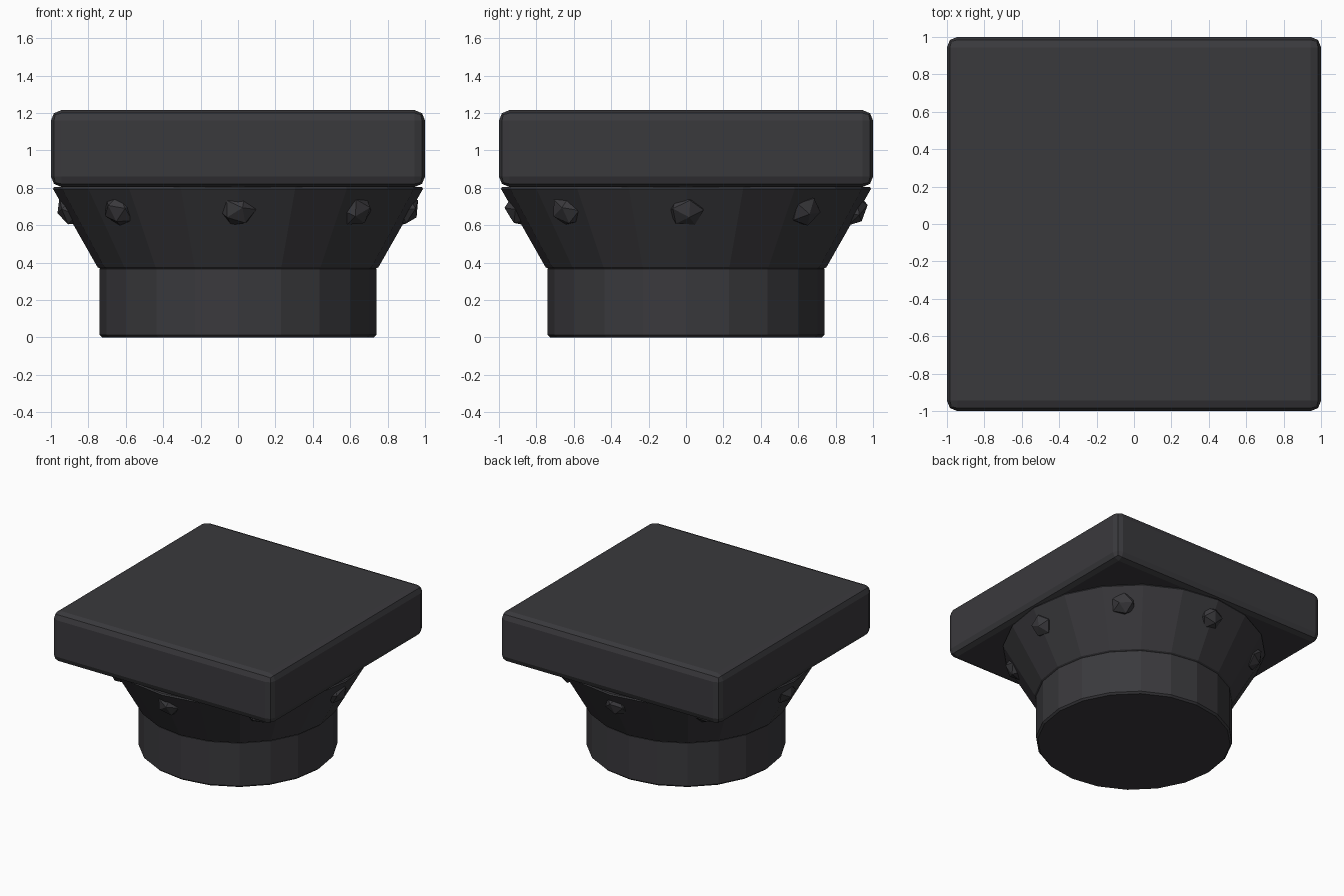
import bpy
import bmesh
import math
import random
from mathutils import Matrix, Vector

cube = bpy.data.objects.get("Cube")
if cube:
    bpy.data.objects.remove(cube, do_unlink=True)

random.seed(4)
SIDES = 20

stone = bpy.data.materials.new("dark_grey_stone")
colour = (0.042, 0.041, 0.046, 1)
stone.diffuse_color = colour
stone.use_nodes = True
stone.node_tree.nodes["Principled BSDF"].inputs["Base Color"].default_value = colour


def finish(name, bm, bevel=0, segments=1):
    """Turn a bmesh into a flat-shaded stone part with optional soft edges."""
    mesh = bpy.data.meshes.new(name)
    bmesh.ops.recalc_face_normals(bm, faces=bm.faces)
    bm.to_mesh(mesh)
    bm.free()
    mesh.materials.append(stone)
    obj = bpy.data.objects.new(name, mesh)
    bpy.context.collection.objects.link(obj)
    if bevel:
        mod = obj.modifiers.new("soft_edges", "BEVEL")
        mod.width = bevel
        mod.segments = segments
        mod.limit_method = "ANGLE"
        mod.angle_limit = math.radians(30)
    return obj


def drum(name, r_bottom, r_top, z_bottom, z_top, bevel):
    """Straight or flared round section of the capital."""
    bm = bmesh.new()
    bmesh.ops.create_cone(
        bm, cap_ends=True, segments=SIDES, radius1=r_bottom, radius2=r_top,
        depth=z_top - z_bottom,
        matrix=Matrix.Translation((0, 0, (z_bottom + z_top) / 2)))
    return finish(name, bm, bevel)


# Round neck and the flared section above it
drum("neck", 0.74, 0.74, 0, 0.38, 0.014)
drum("flared_collar", 0.745, 0.995, 0.365, 0.805, 0.012)

# Square slab on top
bm = bmesh.new()
bmesh.ops.create_cube(bm, size=1, matrix=Matrix.Translation((0, 0, 1.01))
                      @ Matrix.Diagonal((2, 2, 0.41, 1)))
finish("top_slab", bm, 0.055, 2)

# Rough studs set into the collar
tilt = Matrix.Rotation(math.radians(30), 4, "Y")
for i in range(8):
    bm = bmesh.new()
    turn = Matrix.Rotation(random.uniform(0, math.tau), 4,
                           Vector((random.random(), random.random(), 1)))
    bmesh.ops.create_icosphere(bm, subdivisions=1, radius=0.1, matrix=turn)
    place = (Matrix.Rotation(i * math.tau / 8, 4, "Z")
             @ Matrix.Translation((0.895, 0, 0.68)) @ tilt
             @ Matrix.Diagonal((0.72, 1, 0.92, 1)))
    bmesh.ops.transform(bm, matrix=place, verts=bm.verts)
    finish(f"stud_{i + 1}", bm)
